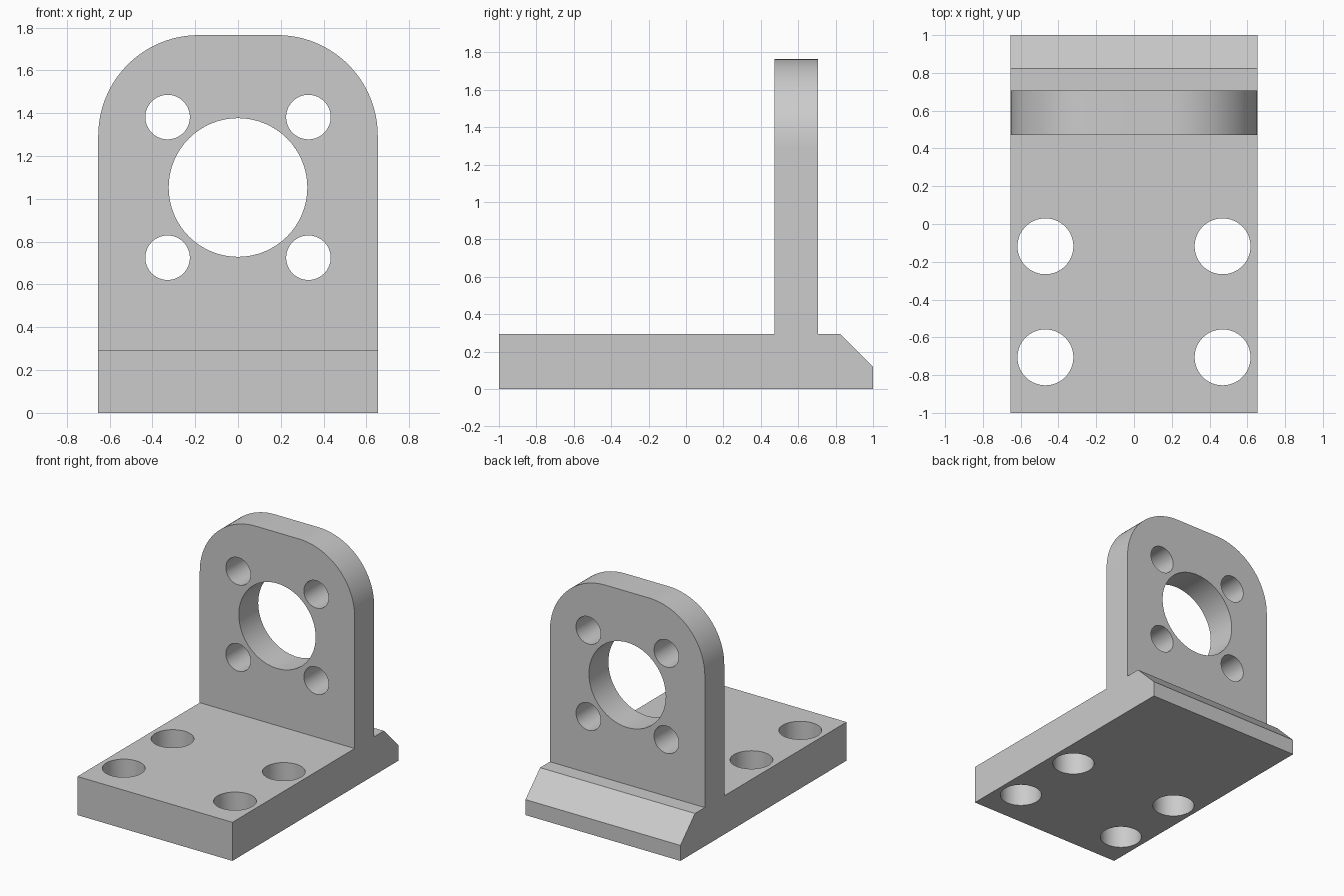
import bpy
import bmesh
import math
from mathutils import Matrix, Vector

cube = bpy.data.objects.get("Cube")
if cube:
    bpy.data.objects.remove(cube, do_unlink=True)

HALF_W, HEIGHT, CORNER = 0.653, 1.765, 0.47
BASE_TOP = 0.294
PLATE_FRONT, PLATE_BACK = 0.472, 0.706

grey = bpy.data.materials.new("bracket_grey")
grey.use_nodes = True
colour = (0.6, 0.6, 0.6, 1)
grey.diffuse_color = colour
grey.node_tree.nodes["Principled BSDF"].inputs["Base Color"].default_value = colour


def make_object(name, bm):
    bmesh.ops.recalc_face_normals(bm, faces=bm.faces)
    mesh = bpy.data.meshes.new(name)
    bm.to_mesh(mesh)
    bm.free()
    mesh.materials.append(grey)
    obj = bpy.data.objects.new(name, mesh)
    bpy.context.collection.objects.link(obj)
    return obj


def prism(name, points, direction):
    """Extrude a closed outline along a direction."""
    bm = bmesh.new()
    face = bm.faces.new([bm.verts.new(p) for p in points])
    moved = bmesh.ops.extrude_face_region(bm, geom=[face], use_keep_orig=True)["geom"]
    verts = [g for g in moved if isinstance(g, bmesh.types.BMVert)]
    bmesh.ops.translate(bm, verts=verts, vec=Vector(direction))
    return make_object(name, bm)


def drill(name, centre, radius, rotation=Matrix()):
    bm = bmesh.new()
    bmesh.ops.create_cone(bm, cap_ends=True, segments=64, radius1=radius, radius2=radius,
                          depth=0.6, matrix=Matrix.Translation(centre) @ rotation)
    return make_object(name, bm)


def apply_boolean(target, tool, operation):
    mod = target.modifiers.new(operation.lower(), "BOOLEAN")
    mod.operation, mod.solver, mod.object = operation, "EXACT", tool
    bpy.context.view_layer.objects.active = target
    bpy.ops.object.modifier_apply(modifier=mod.name)
    bpy.data.objects.remove(tool, do_unlink=True)


# Side profile: base with bevelled heel and an upright plate, left oversize
profile = [(-1, 0), (1, 0), (1, 0.118), (0.824, BASE_TOP), (PLATE_BACK, BASE_TOP),
           (PLATE_BACK, 2), (PLATE_FRONT, 2), (PLATE_FRONT, BASE_TOP), (-1, BASE_TOP)]
bracket = prism("angle_bracket", [(-1, y, z) for y, z in profile], (2, 0, 0))

# Front outline with rounded top corners trims the width and height
outline = [(-HALF_W, -0.2), (HALF_W, -0.2)]
for side, start in ((1, 0), (-1, 90)):
    for i in range(25):
        a = math.radians(start + 90 * i / 24)
        outline.append((side * (HALF_W - CORNER) + CORNER * math.cos(a),
                        HEIGHT - CORNER + CORNER * math.sin(a)))
trim = prism("outline_trim", [(x, -1.2, z) for x, z in outline], (0, 2.4, 0))
apply_boolean(bracket, trim, "INTERSECT")

# Bore and bolt holes in the upright, mounting holes in the base
mid_y = (PLATE_FRONT + PLATE_BACK) / 2
turn = Matrix.Rotation(math.pi / 2, 4, "X")
cutters = [drill("main_bore", (0, mid_y, 1.053), 0.324, turn)]
for side in (-1, 1):
    for z in (0.725, 1.382):
        cutters.append(drill("bolt_hole", (side * 0.329, mid_y, z), 0.104, turn))
    for y in (-0.706, -0.118):
        cutters.append(drill("mounting_hole", (side * 0.469, y, BASE_TOP / 2), 0.148))
for cutter in cutters:
    apply_boolean(bracket, cutter, "DIFFERENCE")

# Smooth the curved walls, keep the edges crisp
bpy.ops.object.select_all(action="DESELECT")
bracket.select_set(True)
bpy.context.view_layer.objects.active = bracket
bpy.ops.object.shade_smooth_by_angle(angle=math.radians(30))
